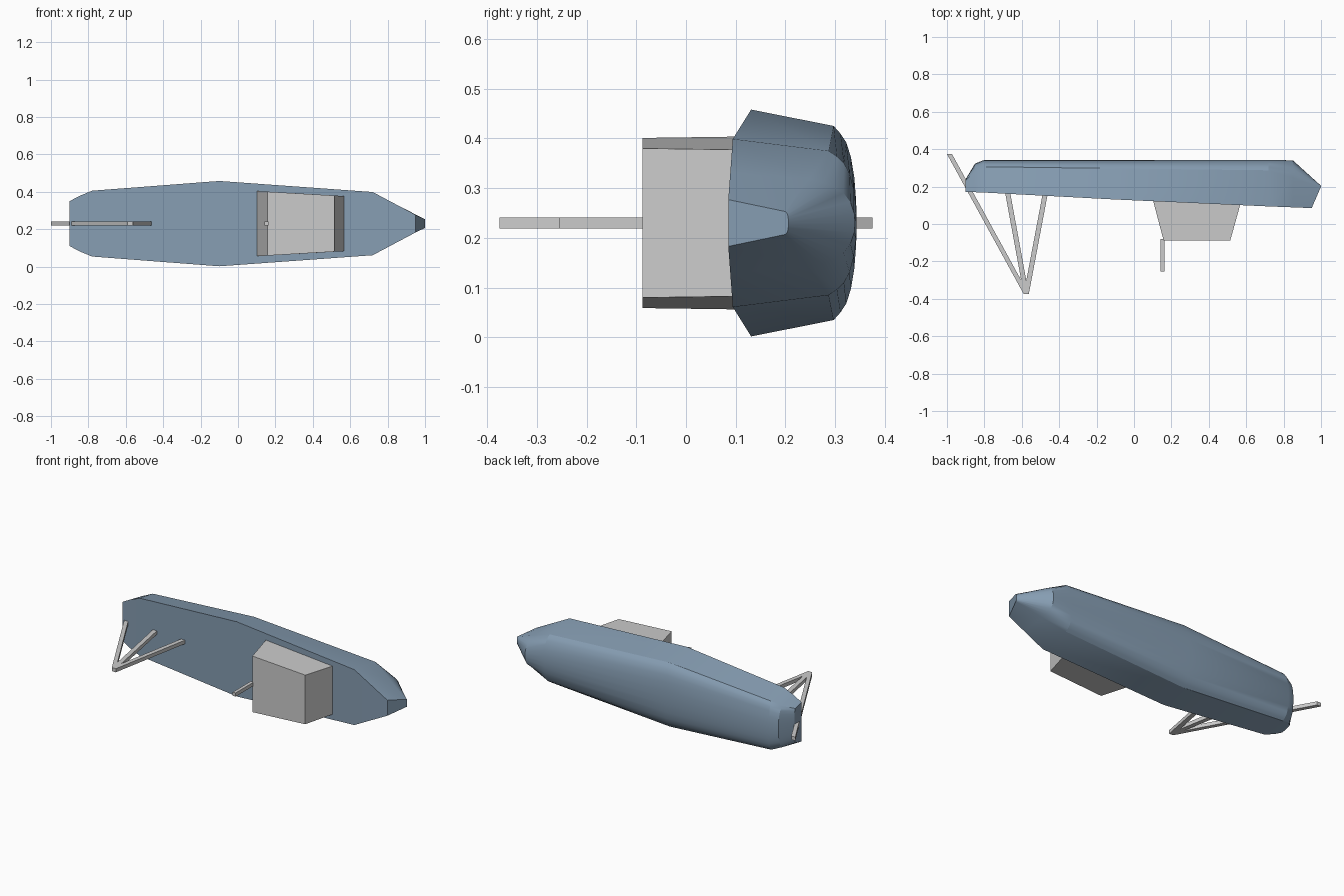
import bpy, bmesh

if "Cube" in bpy.data.objects:
    bpy.data.objects.remove(bpy.data.objects["Cube"])

CZ = 0.23  # height of the boat's centre plane (it lies on its side, deck facing -y)


def make_object(name, rings):
    """Loft equal-length rings of points into a closed solid."""
    bm = bmesh.new()
    loops = [[bm.verts.new(p) for p in ring] for ring in rings]
    n = len(loops[0])
    for a, b in zip(loops, loops[1:]):
        for i in range(n):
            j = (i + 1) % n
            bm.faces.new((a[i], a[j], b[j], b[i]))
    bm.faces.new(loops[0])
    bm.faces.new(loops[-1])
    bmesh.ops.recalc_face_normals(bm, faces=bm.faces)
    mesh = bpy.data.meshes.new(name)
    bm.to_mesh(mesh)
    bm.free()
    obj = bpy.data.objects.new(name, mesh)
    bpy.context.collection.objects.link(obj)
    return obj


def bar(name, start, end, width=0.027, depth=0.022):
    """Square bar in the centre plane, ends cut level in y."""
    rings = []
    for x, y in (start, end):
        rings.append([(x + sx * width / 2, y, CZ + sz * depth / 2)
                      for sx, sz in ((-1, -1), (1, -1), (1, 1), (-1, 1))])
    return make_object(name, rings)


# Hull: stations of (x, y, half width) at deck edge and chine, then (x, y) at keel
stations = [
    ((-0.90, 0.172, 0.120), (-0.90, 0.232, 0.105), (-0.90, 0.240)),
    ((-0.85, 0.170, 0.147), (-0.85, 0.283, 0.125), (-0.85, 0.323)),
    ((-0.78, 0.167, 0.176), (-0.79, 0.306, 0.148), (-0.80, 0.343)),
    ((-0.10, 0.131, 0.228), (-0.10, 0.297, 0.195), (-0.10, 0.343)),
    ((0.72, 0.094, 0.169), (0.72, 0.287, 0.145), (0.72, 0.343)),
    ((0.85, 0.089, 0.100), (0.85, 0.247, 0.089), (0.85, 0.340)),
    ((0.95, 0.085, 0.047), (1.00, 0.200, 0.023), (0.998, 0.206)),
]
# Rounded bottom: (fraction of depth, fraction of width) from chine to keel
curve = [(0, 1), (0.3, 0.92), (0.55, 0.83), (0.75, 0.68),
         (0.9, 0.47), (0.98, 0.22), (1, 0)]
rings = []
for deck, chine, keel in stations:
    half = [deck]
    for d, w in curve:
        half.append((chine[0] + (keel[0] - chine[0]) * d,
                     chine[1] + (keel[1] - chine[1]) * d, chine[2] * w))
    ring = [(x, y, CZ + h) for x, y, h in half]
    ring += [(x, y, CZ - h) for x, y, h in reversed(half[:-1])]
    rings.append(ring)
hull = make_object("hull", rings)
paint = bpy.data.materials.new("hull_paint")
paint.diffuse_color = (0.24, 0.34, 0.45, 1)
paint.use_nodes = True
paint.node_tree.nodes["Principled BSDF"].inputs["Base Color"].default_value = paint.diffuse_color
hull.data.materials.append(paint)
bpy.context.view_layer.objects.active = hull
hull.select_set(True)
bpy.ops.object.shade_smooth_by_angle(angle=0.4)

# Cabin: tapered block on the deck, narrower towards the bow
cabin_rings = []
for y, xa, ha, xb, hb in ((0.125, 0.102, 0.174, 0.574, 0.147),
                          (-0.087, 0.158, 0.171, 0.515, 0.150)):
    cabin_rings.append([(xa, y, CZ - ha), (xb, y, CZ - hb),
                        (xb, y, CZ + hb), (xa, y, CZ + ha)])
make_object("cabin", cabin_rings)

# Short mast on the cabin roof
bar("mast", (0.153, -0.255), (0.153, -0.08), width=0.02)

# Stern frame: three bars meeting at one point, the long one crossing the stern
foot = (-0.576, -0.375)
bar("stern_frame_long_bar", foot, (-0.987, 0.375))
bar("stern_frame_middle_bar", foot, (-0.675, 0.165))
bar("stern_frame_front_bar", foot, (-0.475, 0.16))
